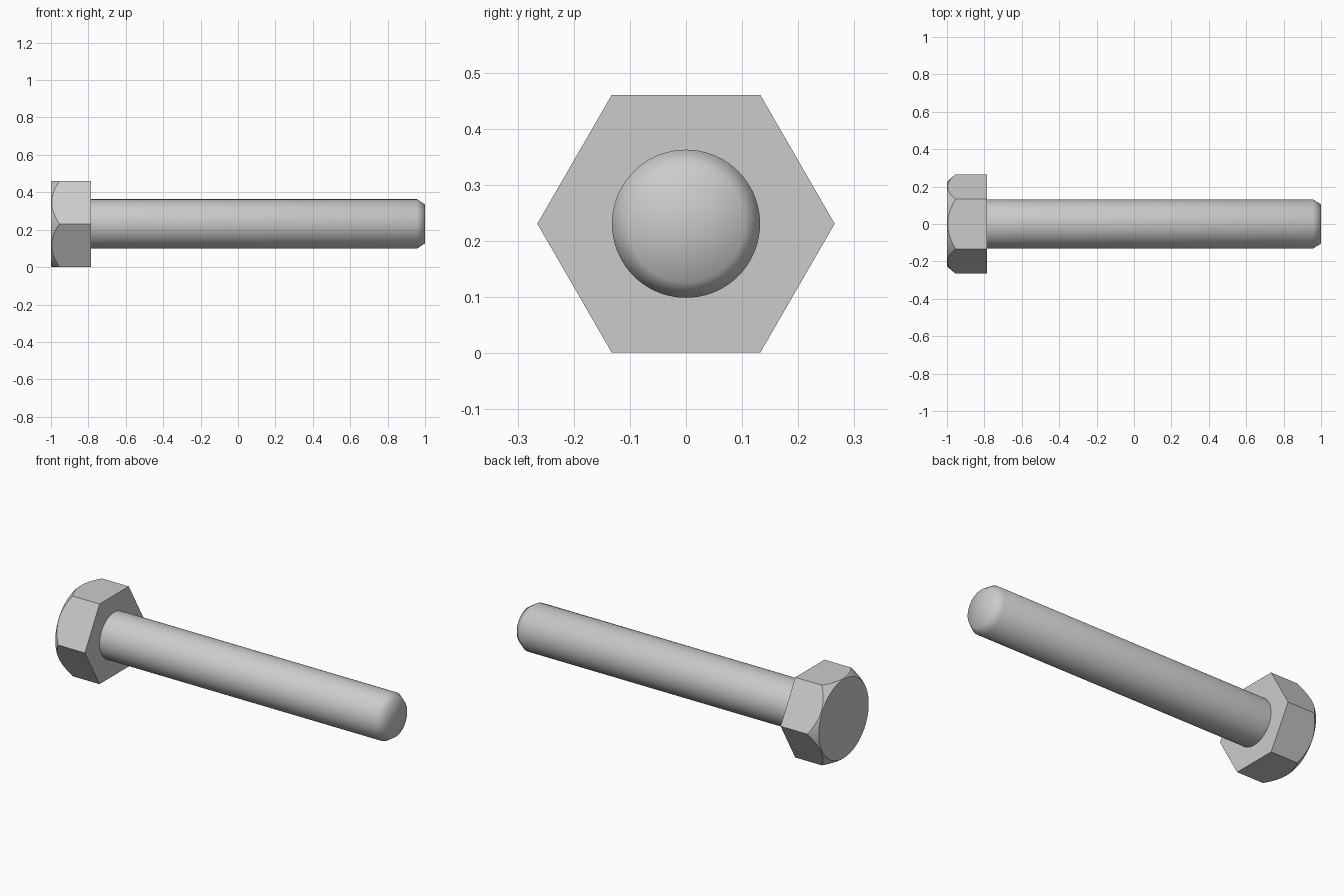
import bpy, bmesh
from math import pi, cos, sin, radians

if "Cube" in bpy.data.objects:
    bpy.data.objects.remove(bpy.data.objects["Cube"], do_unlink=True)

steel = bpy.data.materials.new("steel_grey")
steel.use_nodes = True
steel.diffuse_color = (0.6, 0.6, 0.6, 1)
steel.node_tree.nodes["Principled BSDF"].inputs["Base Color"].default_value = steel.diffuse_color

AXIS_Z = 0.231
CORNER = 0.265
APOTHEM = CORNER * cos(pi / 6)
STEPS = 72


def lathe(name, rings, smooth_angle, fan_end=False):
    """Skin a stack of rings along x; each ring maps an angle to (x, radius)."""
    bm = bmesh.new()
    loops = []
    for ring in rings:
        loop = []
        for i in range(STEPS):
            a = 2 * pi * i / STEPS
            x, r = ring(a)
            loop.append(bm.verts.new((x, r * cos(a), AXIS_Z + r * sin(a))))
        loops.append(loop)
    for low, high in zip(loops, loops[1:]):
        for i in range(STEPS):
            j = (i + 1) % STEPS
            bm.faces.new((low[i], low[j], high[j], high[i]))
    bm.faces.new(loops[0])
    end = bm.faces.new(loops[-1])
    if fan_end:
        bmesh.ops.poke(bm, faces=[end])
    bmesh.ops.recalc_face_normals(bm, faces=bm.faces)
    mesh = bpy.data.meshes.new(name)
    bm.to_mesh(mesh)
    bm.free()
    mesh.materials.append(steel)
    obj = bpy.data.objects.new(name, mesh)
    bpy.context.collection.objects.link(obj)
    bpy.ops.object.select_all(action='DESELECT')
    obj.select_set(True)
    bpy.context.view_layer.objects.active = obj
    bpy.ops.object.shade_smooth_by_angle(angle=radians(smooth_angle))
    return obj


def hex_radius(a):
    return APOTHEM / cos(a % (pi / 3) - pi / 6)


# Hexagonal head with a conical chamfer cutting curved edges into its flats
CROWN = 0.226
SLOPE = 0.045 / (CORNER - CROWN)
lathe("hex_head", [
    lambda a: (-1, CROWN),
    lambda a: (-1 + SLOPE * (hex_radius(a) - CROWN), hex_radius(a)),
    lambda a: (-0.785, hex_radius(a)),
], 20)

# Plain round shank with a softly shaded chamfered tip
lathe("shank", [
    lambda a: (-0.79, 0.132),
    lambda a: (0.957, 0.132),
    lambda a: (1, 0.104),
], 70, fan_end=True)
